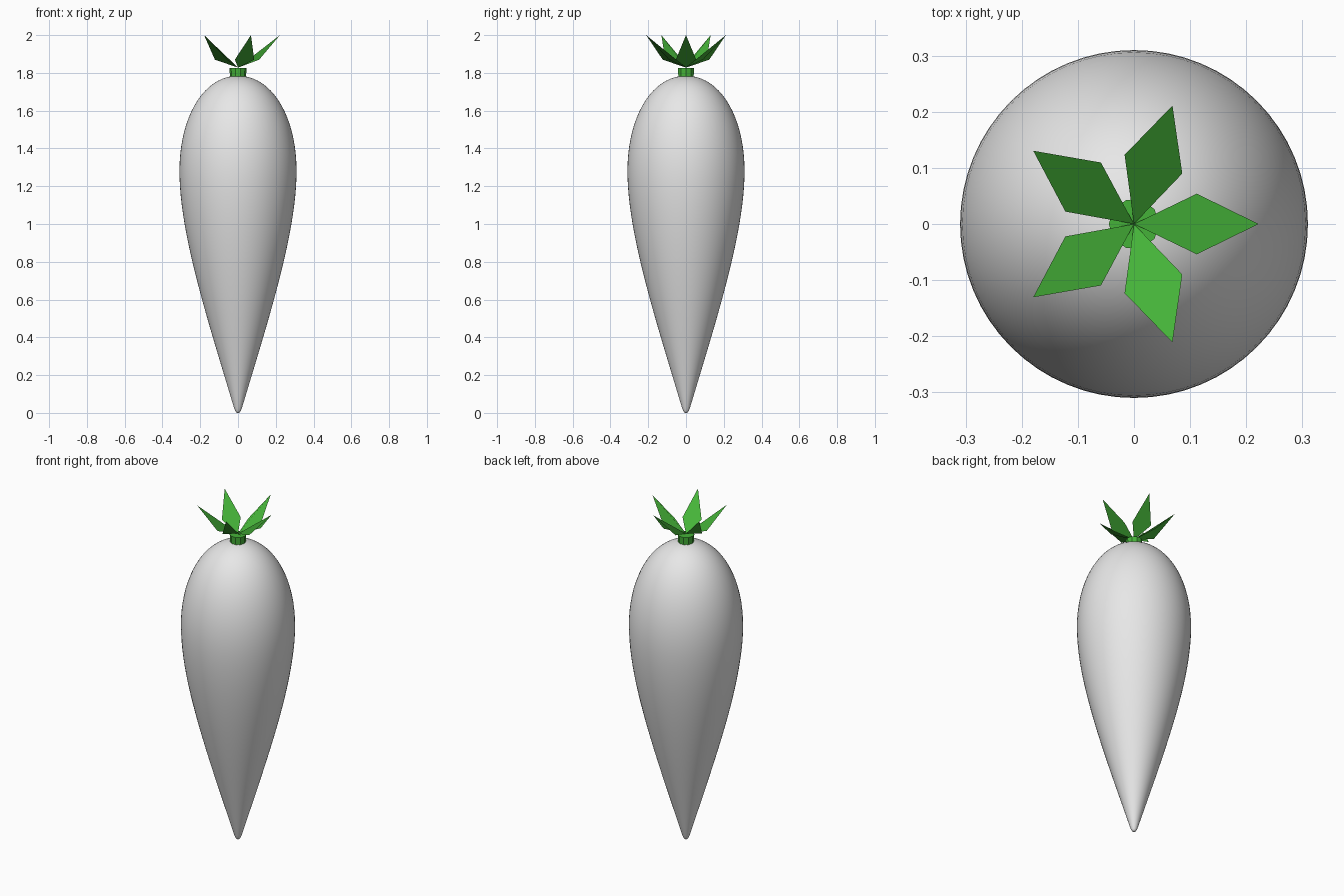
import bpy, bmesh, math
from mathutils import Vector
from mathutils.geometry import interpolate_bezier

cube = bpy.data.objects.get("Cube")
if cube:
    bpy.data.objects.remove(cube, do_unlink=True)


def material(name, rgb):
    m = bpy.data.materials.new(name)
    m.use_nodes = True
    m.diffuse_color = (*rgb, 1)
    m.node_tree.nodes["Principled BSDF"].inputs["Base Color"].default_value = (*rgb, 1)
    return m


def add_object(name, bm, mat):
    mesh = bpy.data.meshes.new(name)
    bm.to_mesh(mesh)
    bm.free()
    mesh.materials.append(mat)
    obj = bpy.data.objects.new(name, mesh)
    bpy.context.collection.objects.link(obj)
    return obj


def lathe(name, profile, sides, mat):
    """Spin a profile of (radius, height) points around the z axis."""
    bm = bmesh.new()
    verts = [bm.verts.new((r, 0, z)) for r, z in profile]
    edges = [bm.edges.new(pair) for pair in zip(verts, verts[1:])]
    bmesh.ops.spin(bm, geom=verts + edges, cent=(0, 0, 0), axis=(0, 0, 1),
                   angle=math.tau, steps=sides, use_duplicate=False)
    bmesh.ops.remove_doubles(bm, verts=bm.verts[:], dist=0.0005)
    bmesh.ops.recalc_face_normals(bm, faces=bm.faces[:])
    return add_object(name, bm, mat)


def bezier(points, count):
    knots = [Vector((r, z, 0)) for r, z in points]
    return [(p.x, p.y) for p in interpolate_bezier(*knots, count)]


root_white = material("root_white", (0.8, 0.8, 0.8))
leaf_green = material("leaf_green", (0.06, 0.45, 0.04))

# Root: small rounded tip, long taper, domed shoulder
tip = bezier([(0, 0), (0.012, 0), (0.014, 0.008), (0.022, 0.03)], 6)
taper = bezier([(0.022, 0.03), (0.16, 0.49), (0.31, 0.95), (0.31, 1.28)], 24)
shoulder = bezier([(0.31, 1.28), (0.31, 1.57), (0.18, 1.785), (0, 1.785)], 20)
root = lathe("root", tip + taper[1:] + shoulder[1:], 64, root_white)
root.data.shade_smooth()

# Stem: short faceted collar on the crown
lathe("stem", [(0, 1.77), (0.042, 1.77), (0.045, 1.825), (0, 1.825)], 10, leaf_green)

# Leaves: five kite blades, each ridged along its spine
for i in range(5):
    a = math.tau * i / 5
    out = Vector((math.cos(a), math.sin(a), 0))
    side = Vector((-out.y, out.x, 0))
    up = Vector((0, 0, 1))
    bm = bmesh.new()
    blade = [up * 1.828,
             out * 0.112 - side * 0.054 + up * 1.87,
             out * 0.222 + up * 2.0,
             out * 0.112 + side * 0.054 + up * 1.87]
    bm.faces.new([bm.verts.new(p) for p in blade])
    add_object(f"leaf_{i + 1}", bm, leaf_green)
